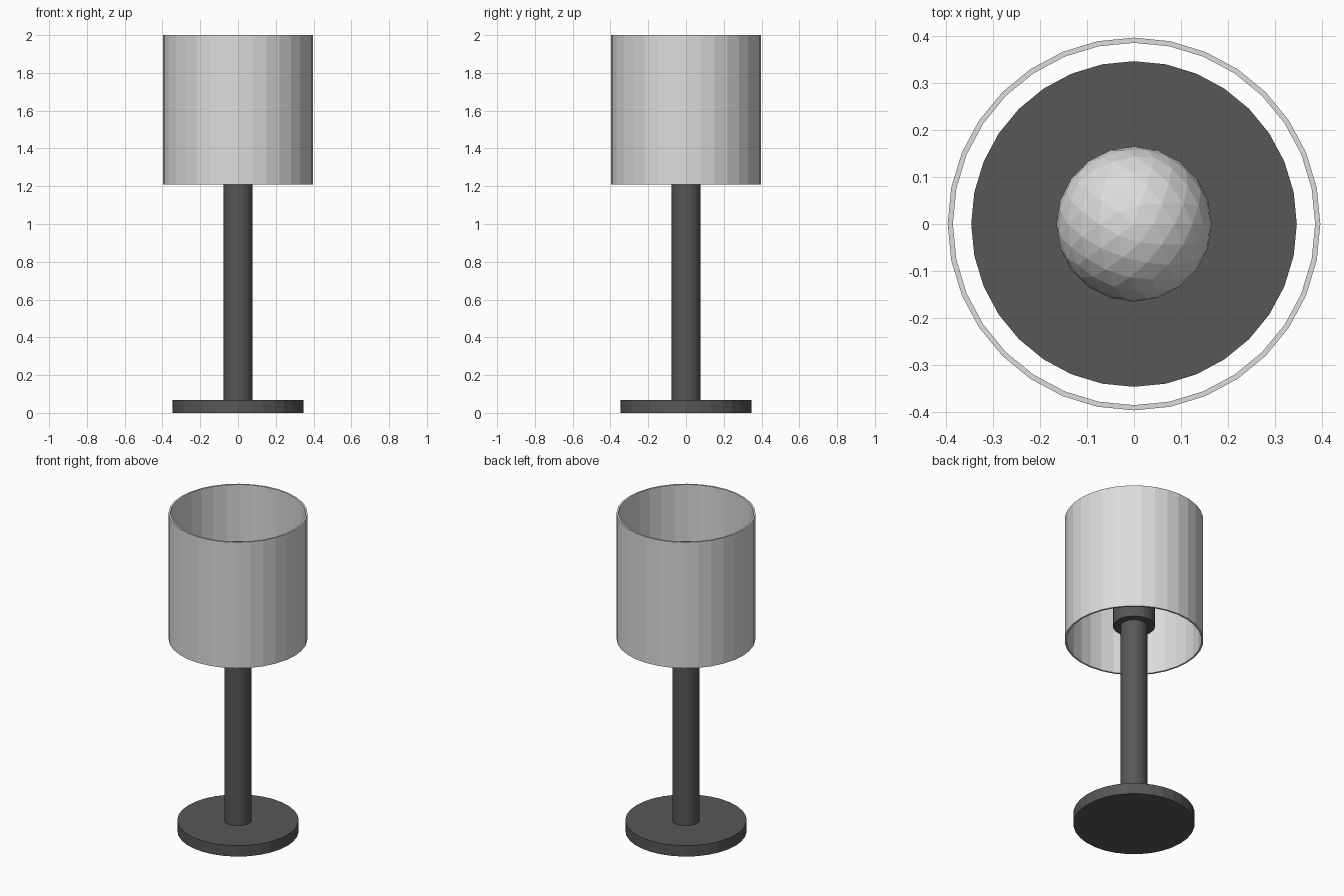
import bpy
import bmesh
from math import cos, sin, tau

SIDES = 32

cube = bpy.data.objects.get("Cube")
if cube:
    bpy.data.objects.remove(cube, do_unlink=True)


def make_material(name, value):
    mat = bpy.data.materials.new(name)
    mat.use_nodes = True
    color = (value, value, value, 1)
    mat.diffuse_color = color
    mat.node_tree.nodes["Principled BSDF"].inputs["Base Color"].default_value = color
    return mat


def add_object(name, bm, mat):
    bmesh.ops.recalc_face_normals(bm, faces=bm.faces)
    mesh = bpy.data.meshes.new(name)
    bm.to_mesh(mesh)
    bm.free()
    mesh.materials.append(mat)
    obj = bpy.data.objects.new(name, mesh)
    bpy.context.collection.objects.link(obj)
    return obj


def lathe(name, profile, mat, hollow=False):
    """Turn a (radius, z) profile round the z axis, capped or closed into a ring."""
    bm = bmesh.new()
    loops = [[bm.verts.new((r * cos(tau * i / SIDES), r * sin(tau * i / SIDES), z))
              for i in range(SIDES)] for r, z in profile]
    pairs = list(zip(loops, loops[1:]))
    if hollow:
        pairs.append((loops[-1], loops[0]))
    else:
        bm.faces.new(loops[0])
        bm.faces.new(loops[-1])
    for a, b in pairs:
        for i in range(SIDES):
            j = (i + 1) % SIDES
            bm.faces.new((a[i], a[j], b[j], b[i]))
    return add_object(name, bm, mat)


dark = make_material("dark grey", 0.095)
light = make_material("light grey", 0.72)

# Stand: foot disc, pole and bulb socket
lathe("base", [(0.346, 0), (0.346, 0.069)], dark)
lathe("pole", [(0.077, 0.069), (0.077, 1.32)], dark)
lathe("socket", [(0.119, 1.30), (0.119, 1.53)], dark)

# Open drum shade with a thin wall
lathe("shade", [(0.396, 1.208), (0.396, 2), (0.385, 2), (0.385, 1.208)], light, hollow=True)

# Faceted bulb
bulb = bmesh.new()
bmesh.ops.create_icosphere(bulb, subdivisions=3, radius=0.165)
bmesh.ops.translate(bulb, verts=bulb.verts, vec=(0, 0, 1.645))
add_object("bulb", bulb, light)
